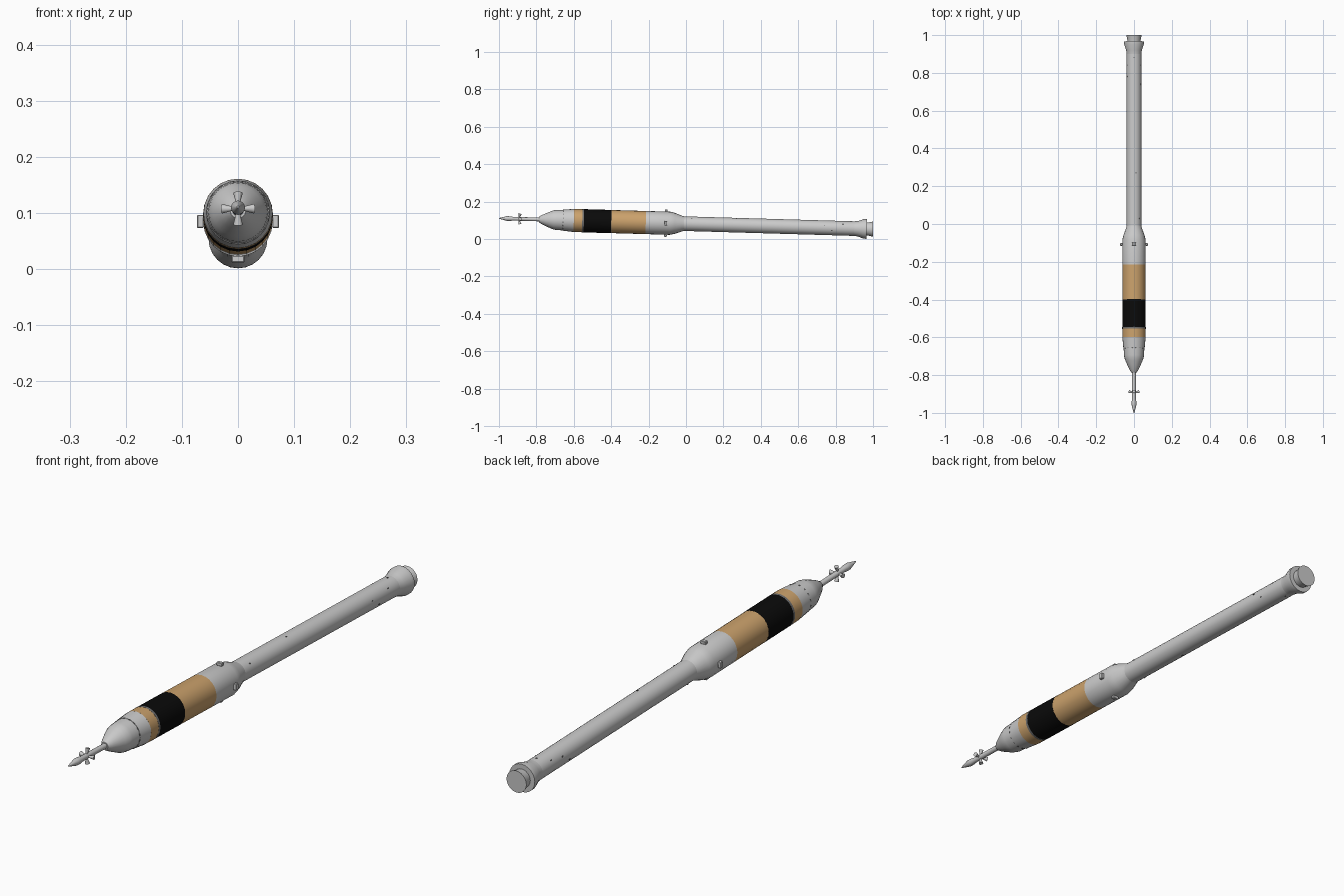
import bpy
import bmesh
import math
from mathutils import Matrix

cube = bpy.data.objects.get("Cube")
if cube:
    bpy.data.objects.remove(cube, do_unlink=True)

# Rocket is built along +y (nose at -y), then tilted slightly nose-up
TILT = Matrix.Translation((0, 0, 0.082)) @ Matrix.Rotation(-0.029, 4, 'X')
SIDES = 24


def material(name, rgb):
    m = bpy.data.materials.new(name)
    m.use_nodes = True
    color = (*rgb, 1)
    m.diffuse_color = color
    m.node_tree.nodes["Principled BSDF"].inputs["Base Color"].default_value = color
    return m


GREY = material("light grey", (0.6, 0.6, 0.6))
TAN = material("tan", (0.6, 0.36, 0.15))
BLACK = material("black", (0.003, 0.003, 0.003))
DARK = material("dark grey", (0.16, 0.16, 0.16))


def finish(name, bm, mat, smooth=True):
    bmesh.ops.recalc_face_normals(bm, faces=bm.faces)
    bm.transform(TILT)
    mesh = bpy.data.meshes.new(name)
    bm.to_mesh(mesh)
    bm.free()
    mesh.materials.append(mat)
    ob = bpy.data.objects.new(name, mesh)
    bpy.context.collection.objects.link(ob)
    if smooth:
        bpy.ops.object.select_all(action='DESELECT')
        ob.select_set(True)
        bpy.context.view_layer.objects.active = ob
        bpy.ops.object.shade_smooth_by_angle(angle=math.radians(30))
    return ob


def lathe(name, profile, mat, sides=SIDES, caps=True):
    """Revolve (y, radius) points around the rocket axis."""
    bm = bmesh.new()
    rings = []
    for y, r in profile:
        rings.append([bm.verts.new((r * math.cos(2 * math.pi * i / sides), y,
                                    r * math.sin(2 * math.pi * i / sides)))
                      for i in range(sides)])
    for a, b in zip(rings, rings[1:]):
        for i in range(sides):
            j = (i + 1) % sides
            bm.faces.new((a[i], a[j], b[j], b[i]))
    if caps:
        bm.faces.new(rings[0])
        bm.faces.new(rings[-1])
    return finish(name, bm, mat)


def box(bm, angle, y, radius, size):
    """Box of (radial, axial, tangential) size at an angle around the axis."""
    mat = (Matrix.Rotation(-angle, 4, 'Y') @ Matrix.Translation((radius, y, 0))
           @ Matrix.Diagonal((*size, 1)))
    bmesh.ops.create_cube(bm, size=1, matrix=mat)


# Escape tower with pointed tip
lathe("escape_tower", [(-1.0, 0.002), (-0.958, 0.0125), (-0.94, 0.0125),
                       (-0.925, 0.010), (-0.775, 0.010)], GREY, 16)

# Four flared, slightly swept escape nozzles
for k, side in enumerate(("left", "top", "right", "bottom")):
    bm = bmesh.new()
    place = (Matrix.Rotation(-k * math.pi / 2, 4, 'Y')
             @ Matrix.Translation((0.0185, -0.89, 0))
             @ Matrix.Rotation(math.radians(15), 4, 'Z')
             @ Matrix.Rotation(math.pi / 2, 4, 'Y'))
    bmesh.ops.create_cone(bm, cap_ends=True, segments=12, radius1=0.0035,
                          radius2=0.0085, depth=0.02, matrix=place)
    finish(f"escape_nozzle_{side}", bm, GREY)

# Capsule cover and service section
lathe("capsule_cover", [(-0.787, 0.014), (-0.775, 0.022), (-0.75, 0.034),
                        (-0.725, 0.045), (-0.708, 0.051), (-0.695, 0.053),
                        (-0.657, 0.055)], GREY)
lathe("service_section", [(-0.657, 0.0563), (-0.6, 0.0616)], GREY)

# Upper stage bands
R = 0.0618
for name, y0, y1, r, mat in (
        ("front_tan_band", -0.6, -0.555, R, TAN),
        ("separation_ring", -0.555, -0.546, R + 0.0005, DARK),
        ("black_band", -0.546, -0.4, R + 0.0003, BLACK),
        ("rear_tan_band", -0.4, -0.215, R, TAN)):
    lathe(name, [(y0, r), (y1, r)], mat)

# Interstage tapering down to the booster
lathe("interstage", [(-0.215, R), (-0.085, R), (-0.06, 0.056),
                     (-0.022, 0.042), (-0.01, 0.039)], GREY)

# Long booster with flared skirt and engine nozzle
lathe("booster", [(-0.012, 0.039), (0.9, 0.039)], GREY)
lathe("tail_skirt", [(0.9, 0.039), (0.92, 0.0415), (0.952, 0.0525),
                     (0.967, 0.0525)], GREY)
lathe("engine_nozzle", [(0.96, 0.033), (0.98, 0.036), (1.0, 0.041)], GREY)

# Four roll-control pods around the interstage
for k, side in enumerate(("left", "top", "right", "bottom")):
    bm = bmesh.new()
    box(bm, k * math.pi / 2, -0.108, 0.067, (0.012, 0.014, 0.023))
    bmesh.ops.bevel(bm, geom=bm.edges[:], offset=0.0015, segments=1,
                    affect='EDGES')
    finish(f"control_pod_{side}", bm, GREY, False)

# Dashed seam of small plates behind the capsule cover
bm = bmesh.new()
for i in range(16):
    box(bm, 2 * math.pi * (i + 0.5) / 16, -0.657, 0.0557, (0.002, 0.004, 0.008))
finish("seam_plates", bm, DARK, False)

# Small fittings along the booster
bm = bmesh.new()
for y, degrees in ((0.03, 45), (0.03, 225), (0.27, 75), (0.27, 255),
                   (0.74, 20), (0.74, 200), (0.78, 160), (0.78, 340),
                   (0.84, 35), (0.84, 145), (0.88, 90), (0.88, 270)):
    box(bm, math.radians(degrees), y, 0.039, (0.003, 0.006, 0.004))
finish("booster_fittings", bm, DARK, False)
